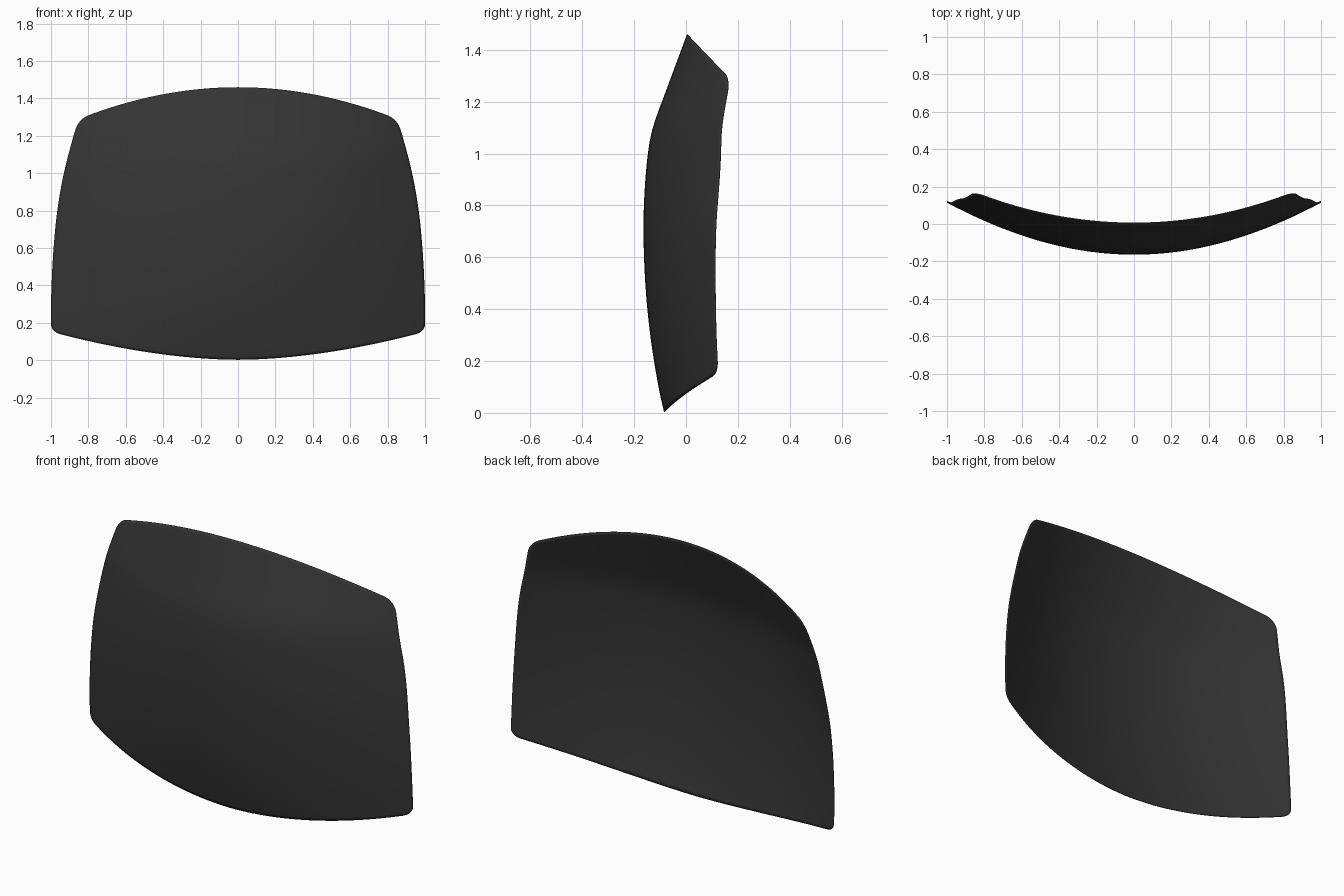
import bpy, bmesh

if "Cube" in bpy.data.objects:
    bpy.data.objects.remove(bpy.data.objects["Cube"])

# Profiles by height: centre-line depth, sideways curl, half width
DEPTH = [(0, -.082), (.1, -.104), (.3, -.136), (.5, -.155), (.7, -.162), (.85, -.158),
         (1.0, -.145), (1.1, -.126), (1.25, -.072), (1.46, .006)]
CURL = [(0, .215), (.15, .236), (.4, .263), (.7, .29), (1.0, .322), (1.25, .315), (1.46, .31)]
WIDTH = [(0, .997), (.2, 1.0), (.4, .996), (.6, .985), (.8, .965), (1.0, .93), (1.2, .878), (1.3, .845), (1.46, .78)]


def spline(pts, z):
    """Smooth interpolation through the profile points."""
    n = len(pts)
    z = min(max(z, pts[0][0]), pts[-1][0])
    i = next(k for k in range(n - 1) if z <= pts[k + 1][0])

    def slope(k):
        a, b = pts[max(k - 1, 0)], pts[min(k + 1, n - 1)]
        return (b[1] - a[1]) / (b[0] - a[0])
    (z0, p0), (z1, p1) = pts[i], pts[i + 1]
    h = z1 - z0
    t = (z - z0) / h
    return ((2*t**3 - 3*t**2 + 1) * p0 + (t**3 - 2*t**2 + t) * h * slope(i)
            + (3*t**2 - 2*t**3) * p1 + (t**3 - t**2) * h * slope(i + 1))


def axis(n, k, m):
    """Grid lines from -1 to 1, denser in the outer corner zone."""
    inner = [-k + 2 * k * i / n for i in range(n + 1)]
    outer = [k + (1 - k) * i / m for i in range(1, m + 1)]
    return [-o for o in reversed(outer)] + inner + outer


def round_corner(u, v, ku, kv):
    """Squash the square corner zone into a quarter round."""
    du, dv = max(abs(u) - ku, 0) / (1 - ku), max(abs(v) - kv, 0) / (1 - kv)
    if du and dv:
        f = max(du, dv) / (du * du + dv * dv) ** .5
        u = (ku + du * f * (1 - ku)) * (1 if u > 0 else -1)
        v = (kv + dv * f * (1 - kv)) * (1 if v > 0 else -1)
    return u, v


def surface(u, v):
    """Place a grid point inside the bowed outline and on the curved shell."""
    x, z = u, 0
    for _ in range(12):
        low = .003 + .15 * abs(x) ** 1.8
        high = 1.459 - .235 * x * x
        z = low + (high - low) * (v + 1) / 2
        x = u * spline(WIDTH, z)
    return x, spline(DEPTH, z) + spline(CURL, z) * x * x, z


# Curved panel
KU, KV = .955, .925
bm = bmesh.new()
rows = [[bm.verts.new(surface(*round_corner(u, v, KU, KV))) for u in axis(40, KU, 3)]
        for v in axis(30, KV, 3)]
for r0, r1 in zip(rows, rows[1:]):
    for i in range(len(r0) - 1):
        bm.faces.new((r0[i], r0[i + 1], r1[i + 1], r1[i])).smooth = True
bmesh.ops.recalc_face_normals(bm, faces=[])
mesh = bpy.data.meshes.new("curved_panel")
bm.to_mesh(mesh)
bm.free()
panel = bpy.data.objects.new("curved_panel", mesh)
bpy.context.collection.objects.link(panel)

# Very thin shell with a soft rim
shell = panel.modifiers.new("thin_shell", 'SOLIDIFY')
shell.thickness = .004
shell.offset = 0

dark = bpy.data.materials.new("dark_grey")
dark.diffuse_color = (.035, .035, .035, 1)
dark.use_nodes = True
dark.node_tree.nodes["Principled BSDF"].inputs["Base Color"].default_value = dark.diffuse_color
mesh.materials.append(dark)
